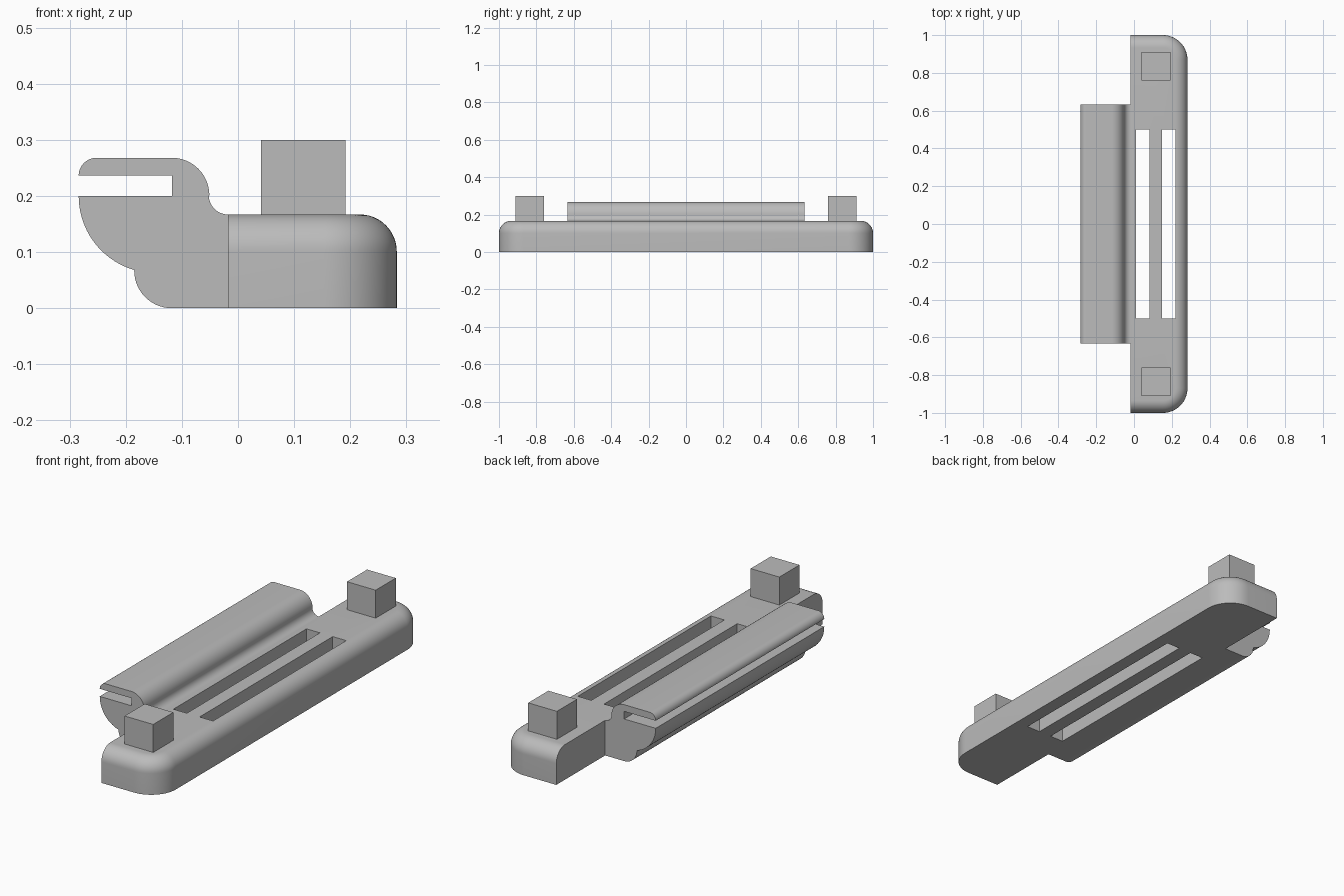
import bpy, bmesh
from math import cos, sin, pi, radians

if "Cube" in bpy.data.objects:
    bpy.data.objects.remove(bpy.data.objects["Cube"], do_unlink=True)

grey = bpy.data.materials.new("plain grey")
grey.use_nodes = True
COLOUR = (0.5, 0.5, 0.5, 1)
grey.diffuse_color = COLOUR
grey.node_tree.nodes["Principled BSDF"].inputs["Base Color"].default_value = COLOUR

BACK_X, FRONT_X = -0.018, 0.283   # flat and rounded long sides of the base
TOP = 0.167
PLAN_R, EDGE_R = 0.13, 0.066


def finish(name, bm):
    bmesh.ops.recalc_face_normals(bm, faces=bm.faces)
    mesh = bpy.data.meshes.new(name)
    bm.to_mesh(mesh)
    bm.free()
    mesh.materials.append(grey)
    obj = bpy.data.objects.new(name, mesh)
    bpy.context.collection.objects.link(obj)
    return obj


def box(name, x, y, z):
    bm = bmesh.new()
    bmesh.ops.create_cube(bm, size=1)
    for v in bm.verts:
        for i, (lo, hi) in enumerate((x, y, z)):
            v.co[i] = lo if v.co[i] < 0 else hi
    return finish(name, bm)


def arc(cx, cy, r, start, end, n=14):
    steps = [radians(start + (end - start) * i / n) for i in range(n + 1)]
    return [(cx + r * cos(a), cy + r * sin(a)) for a in steps]


def smooth(obj):
    bpy.ops.object.select_all(action="DESELECT")
    obj.select_set(True)
    bpy.context.view_layer.objects.active = obj
    bpy.ops.object.shade_smooth_by_angle(angle=radians(30))


# Base: plan outline stacked in rings that draw in over the rounded top edge
def outline(inset):
    r = PLAN_R - inset
    cx, cy = FRONT_X - PLAN_R, 1 - PLAN_R
    return ([(BACK_X, -1 + inset)] + arc(cx, -cy, r, -90, 0)
            + arc(cx, cy, r, 0, 90) + [(BACK_X, 1 - inset)])


levels = [(0, 0)]
for i in range(13):
    a = pi / 2 * i / 12
    levels.append((EDGE_R * (1 - cos(a)), TOP - EDGE_R + EDGE_R * sin(a)))
bm = bmesh.new()
rings = [[bm.verts.new((x, y, z)) for x, y in outline(d)] for d, z in levels]
for low, high in zip(rings, rings[1:]):
    for i in range(len(low) - 1):
        bm.faces.new((low[i], low[i + 1], high[i + 1], high[i]))
bm.faces.new(rings[0])
bm.faces.new(rings[-1])
bm.faces.new([r[0] for r in rings] + [r[-1] for r in reversed(rings)])
base = finish("base", bm)

# Two long slots through the base
for i, x in enumerate(((0.01, 0.081), (0.148, 0.219))):
    cutter = box(f"slot_cutter_{i + 1}", x, (-0.5, 0.5), (-0.1, 0.4))
    cut = base.modifiers.new("slot", "BOOLEAN")
    cut.operation, cut.solver, cut.object = "DIFFERENCE", "EXACT", cutter
    bpy.context.view_layer.objects.active = base
    bpy.ops.object.modifier_apply(modifier=cut.name)
    bpy.data.objects.remove(cutter, do_unlink=True)
smooth(base)

# Clip rail: grooved profile extruded along the flat side
profile = [(BACK_X, 0)]
profile += arc(-0.118, 0.067, 0.067, 270, 180)
profile += arc(-0.1465, 0.2, 0.1375, 254, 180)
profile += [(-0.118, 0.2), (-0.118, 0.236)]
profile += arc(-0.252, 0.236, 0.032, 180, 90)
profile += arc(-0.118, 0.201, 0.067, 90, 0)
profile += arc(BACK_X, 0.201, 0.034, 180, 270)
bm = bmesh.new()
face = bm.faces.new([bm.verts.new((x, -0.633, z)) for x, z in profile])
side = bmesh.ops.extrude_face_region(bm, geom=[face])["geom"]
bmesh.ops.translate(bm, vec=(0, 1.266, 0),
                    verts=[g for g in side if isinstance(g, bmesh.types.BMVert)])
smooth(finish("clip_rail", bm))

# Square pegs at both ends
for name, s in (("front_peg", -1), ("back_peg", 1)):
    box(name, (0.041, 0.192), sorted((s * 0.76, s * 0.911)), (TOP, 0.3))
